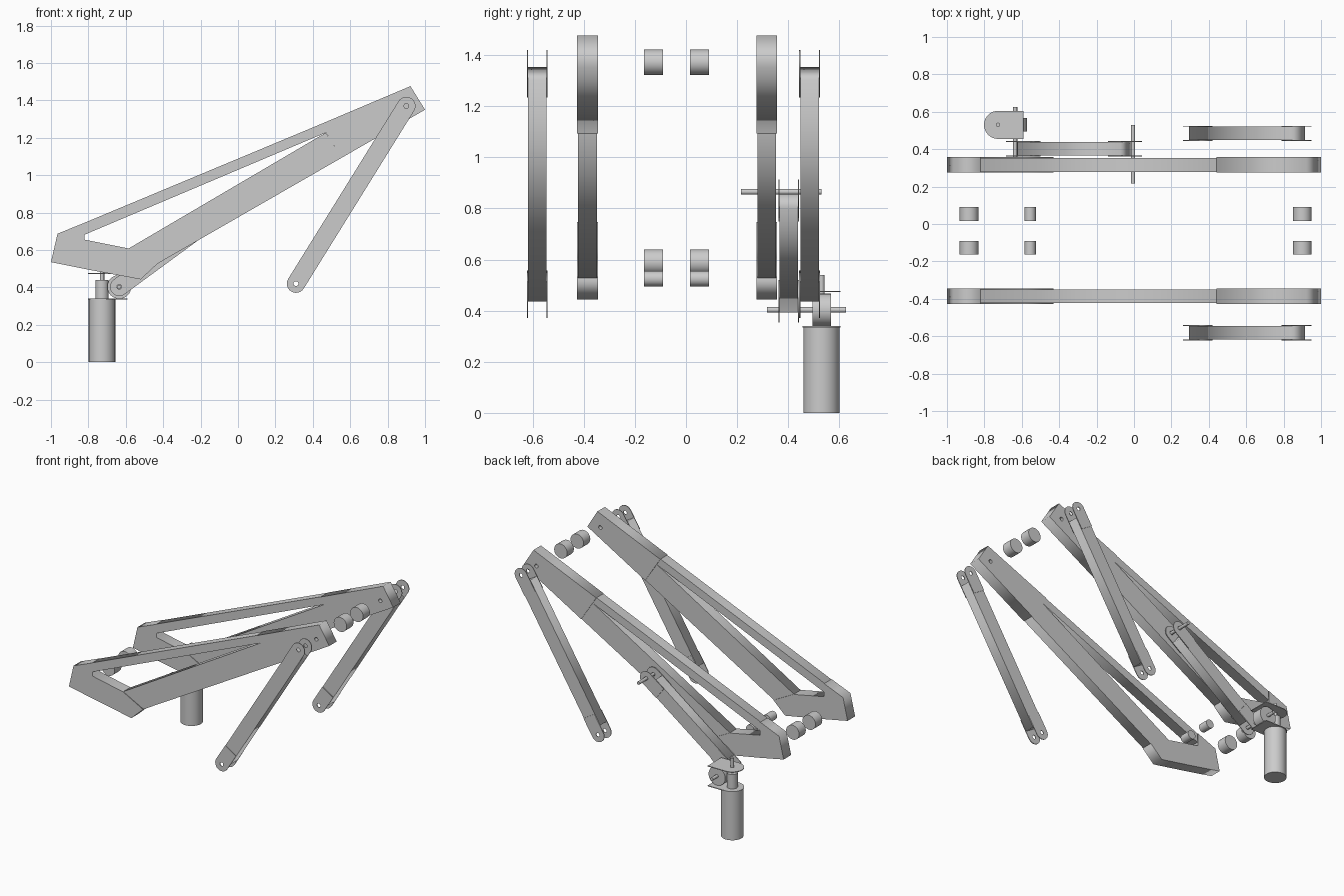
import bpy, math
from mathutils import Vector

if "Cube" in bpy.data.objects:
    bpy.data.objects.remove(bpy.data.objects["Cube"])


def circle(cx, cz, r, n=16):
    return [(cx + r * math.cos(2 * math.pi * i / n), cz + r * math.sin(2 * math.pi * i / n)) for i in range(n)]


def prism(name, loops, lo, hi, upright=True):
    """Extrude filled outlines (first outer, then holes): upright = XZ outline along y, else XY along z."""
    cu = bpy.data.curves.new(name, 'CURVE')
    cu.dimensions = '2D'
    cu.fill_mode = 'BOTH'
    cu.extrude = (hi - lo) / 2
    for pts in loops:
        sp = cu.splines.new('POLY')
        sp.points.add(len(pts) - 1)
        for p, (a, b) in zip(sp.points, pts):
            p.co = (a, b, 0, 1)
        sp.use_cyclic_u = True
    ob = bpy.data.objects.new(name, cu)
    bpy.context.collection.objects.link(ob)
    mid = (lo + hi) / 2
    if upright:
        ob.rotation_euler = (math.pi / 2, 0, 0)
        ob.location = (0, mid, 0)
    else:
        ob.location = (0, 0, mid)
    bpy.ops.object.select_all(action='DESELECT')
    ob.select_set(True)
    bpy.context.view_layer.objects.active = ob
    bpy.ops.object.convert(target='MESH')
    return bpy.context.object


def cylinder(name, a, b, r, n=24):
    a, b = Vector(a), Vector(b)
    d = b - a
    bpy.ops.mesh.primitive_cylinder_add(vertices=n, radius=r, depth=d.length, location=(a + b) / 2,
                                        rotation=d.to_track_quat('Z', 'Y').to_euler())
    ob = bpy.context.object
    ob.name = name
    bpy.ops.object.shade_smooth_by_angle(angle=math.radians(35))
    return ob


def link(name, p, q, y, r=0.049, half=0.041):
    """Box bar with a pair of round-ended drilled cheek plates at each end."""
    p, q = Vector(p), Vector(q)
    d = (q - p).normalized()
    n = Vector((-d.y, d.x))
    a, b = p + d * 0.05, q - d * 0.05
    prism(name + "_bar", [[a + n * r, a - n * r, b - n * r, b + n * r]], y - half + 0.005, y + half - 0.005)
    for tag, c, e in (("lower", p, d), ("upper", q, -d)):
        m = Vector((-e.y, e.x))
        arc = [c + r * (m * math.cos(t) - e * math.sin(t)) for t in [math.pi * i / 12 for i in range(13)]]
        plate = arc + [c + e * 0.13 - m * r, c + e * 0.13 + m * r]
        for s in (-1, 1):
            lo, hi = sorted((y + s * half, y + s * (half - 0.005)))
            prism(f"{name}_{tag}_cheek", [plate, circle(c.x, c.y, 0.013)], lo, hi)


# Main lifting arms: tail, bend, lower beam, upper strut and drilled head
TAIL = [(-1, 0.535), (-0.8, 0.495), (-0.52, 0.443), (-0.43, 0.527), (-0.585, 0.608),
        (-0.82, 0.655), (-0.82, 0.746), (-0.965, 0.687)]
BEAM = [(-0.585, 0.608), (-0.43, 0.527), (0.556, 1.094), (0.469, 1.227)]
STRUT = [(-0.82, 0.746), (-0.82, 0.682), (0.469, 1.227), (0.44, 1.272)]
HEAD = [(0.44, 1.272), (0.556, 1.094), (1.0, 1.35), (0.922, 1.476)]
for side, y in (("near", -0.386), ("far", 0.316)):
    prism(side + "_arm_tail", [TAIL], y - 0.041, y + 0.041)
    prism(side + "_arm_beam", [BEAM], y - 0.037, y + 0.037)
    prism(side + "_arm_strut", [STRUT], y - 0.037, y + 0.037)
    prism(side + "_arm_head", [HEAD, circle(0.9, 1.37, 0.013)], y - 0.041, y + 0.041)

# Support links hanging from the arm heads, and the drive link
link("near_support_link", (0.31, 0.42), (0.9, 1.37), -0.582)
link("far_support_link", (0.31, 0.42), (0.9, 1.37), 0.484)
link("drive_link", (-0.635, 0.403), (-0.005, 0.865), 0.402)

# Pivot pins and gear wheel
cylinder("upper_pin", (-0.005, 0.216, 0.865), (-0.005, 0.53, 0.865), 0.011, 16)
cylinder("lower_pin", (-0.635, 0.316, 0.403), (-0.635, 0.625, 0.403), 0.011, 16)
cylinder("gear_wheel", (-0.635, 0.494, 0.403), (-0.635, 0.568, 0.403), 0.064)

# Motor with worm shaft and two bracket plates
MX, MY = -0.727, 0.53
cylinder("motor_body", (MX, MY, 0), (MX, MY, 0.335), 0.071)
cylinder("motor_worm", (MX, MY, 0.335), (MX, MY, 0.44), 0.035)
cylinder("motor_shaft", (MX, MY, 0.44), (MX, MY, 0.54), 0.012, 16)
bracket = [(MX + 0.075 * math.cos(t), MY + 0.075 * math.sin(t))
           for t in [math.pi / 2 + math.pi * i / 16 for i in range(17)]]
bracket += [(-0.59, MY - 0.075), (-0.59, MY + 0.075)]
for tag, z in (("lower", 0.335), ("upper", 0.472)):
    prism(tag + "_bracket_plate", [bracket], z, z + 0.005, upright=False)

# Loose spacer bushes between the arms
for x, z, r in ((-0.882, 0.59, 0.05), (-0.555, 0.525, 0.03), (0.9, 1.372, 0.05)):
    for y in (-0.127, 0.053):
        cylinder("spacer_bush", (x, y - 0.037, z), (x, y + 0.037, z), r)
